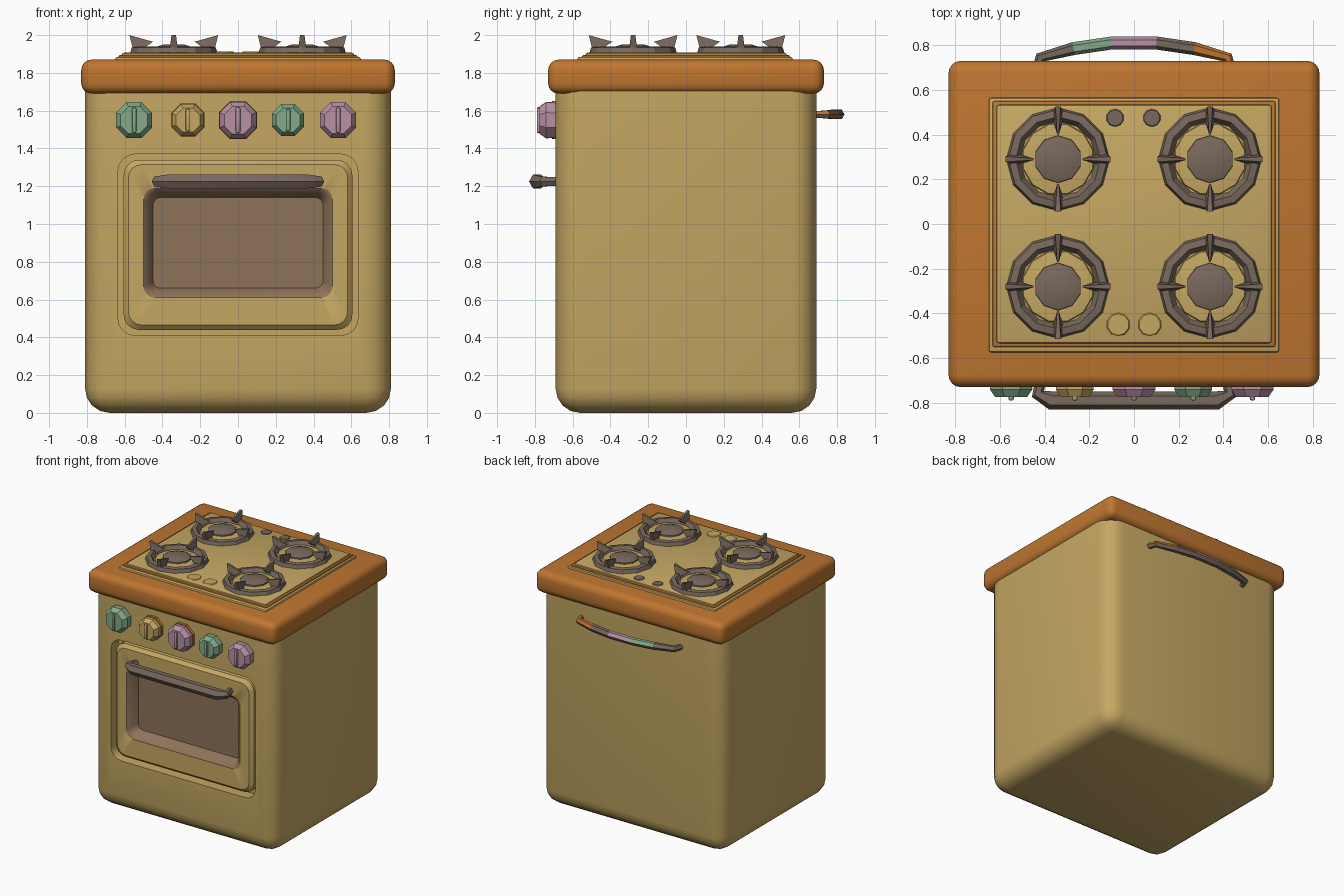
import bpy, bmesh, math
from mathutils import Vector, Matrix

old = bpy.data.objects.get("Cube")
if old:
    bpy.data.objects.remove(old, do_unlink=True)


def make_mat(name, rgb):
    m = bpy.data.materials.new(name)
    m.use_nodes = True
    col = (*rgb, 1)
    m.diffuse_color = col
    bsdf = next(n for n in m.node_tree.nodes if n.type == 'BSDF_PRINCIPLED')
    bsdf.inputs["Base Color"].default_value = col
    return m


CREAM = make_mat("mustard enamel", (0.56, 0.39, 0.125))
ORANGE = make_mat("orange worktop", (0.52, 0.18, 0.03))
IRON = make_mat("grey brown iron", (0.19, 0.14, 0.11))
GLASS = make_mat("brown glass", (0.27, 0.17, 0.10))
GREEN = make_mat("soft green", (0.23, 0.40, 0.25))
PINK = make_mat("soft pink", (0.48, 0.28, 0.38))


def finish(bm, name, mats, angle=35):
    bmesh.ops.recalc_face_normals(bm, faces=bm.faces)
    me = bpy.data.meshes.new(name)
    bm.to_mesh(me)
    bm.free()
    ob = bpy.data.objects.new(name, me)
    bpy.context.collection.objects.link(ob)
    for m in mats:
        me.materials.append(m)
    smooth(ob, angle)
    return ob


def smooth(ob, angle):
    bpy.ops.object.select_all(action='DESELECT')
    ob.select_set(True)
    bpy.context.view_layer.objects.active = ob
    if angle:
        bpy.ops.object.shade_smooth_by_angle(angle=math.radians(angle))


def rounded_box(name, size, centre, radius, mat, keep_top=False, seg=4):
    bm = bmesh.new()
    bmesh.ops.create_cube(bm, size=1)
    bmesh.ops.scale(bm, vec=size, verts=bm.verts)
    edges = [e for e in bm.edges if not (keep_top and all(v.co.z > 0 for v in e.verts))]
    bmesh.ops.bevel(bm, geom=edges, offset=radius, segments=seg, profile=0.5, affect='EDGES')
    bmesh.ops.translate(bm, vec=centre, verts=bm.verts)
    return finish(bm, name, [mat])


def front_outline(hx, z0, z1, r, y, steps=4):
    """Rounded rectangle facing the front."""
    pts = []
    for k, (sx, z) in enumerate([(1, z1 - r), (-1, z1 - r), (-1, z0 + r), (1, z0 + r)]):
        for i in range(steps + 1):
            a = math.pi / 2 * (k + i / steps)
            pts.append((sx * (hx - r) + r * math.cos(a), y, z + r * math.sin(a)))
    return pts


def loft(name, rings, mats, mat_from=99, angle=35):
    bm = bmesh.new()
    loops = [[bm.verts.new(p) for p in ring] for ring in rings]
    n = len(loops[0])
    bm.faces.new(loops[0])
    for k in range(len(loops) - 1):
        for i in range(n):
            j = (i + 1) % n
            f = bm.faces.new((loops[k][i], loops[k][j], loops[k + 1][j], loops[k + 1][i]))
            f.material_index = int(k >= mat_from)
    bm.faces.new(loops[-1]).material_index = int(mat_from < 99)
    return finish(bm, name, mats, angle)


def lathe(name, profile, sides, mats, matrix, angle=30):
    """Closed solid of circular rings (radius, height) along local z."""
    rings = [[matrix @ Vector((r * math.cos(t), r * math.sin(t), h))
              for t in (2 * math.pi * (i + 0.5) / sides for i in range(sides))]
             for r, h in profile]
    return loft(name, rings, mats, angle=angle)


def tube(name, path, radii, mats, stretch=1.0):
    cu = bpy.data.curves.new(name, 'CURVE')
    cu.dimensions = '3D'
    cu.bevel_depth = 1
    cu.bevel_resolution = 1
    cu.use_fill_caps = True
    sp = cu.splines.new('POLY')
    sp.points.add(len(path) - 1)
    for p, co, r in zip(sp.points, path, radii):
        p.co = (*co, 1)
        p.radius = r
    ob = bpy.data.objects.new(name, cu)
    bpy.context.collection.objects.link(ob)
    smooth(ob, 0)
    bpy.ops.object.convert(target='MESH')
    ob = bpy.context.object
    z = path[0][2]
    for v in ob.data.vertices:
        v.co.z = z + (v.co.z - z) * stretch
    ob.data.materials.clear()
    for m in mats:
        ob.data.materials.append(m)
    smooth(ob, 40)
    return ob


# Oven body with a recess for the door
body = rounded_box("oven_body", (1.62, 1.38, 1.76), (0, 0, 0.88), 0.13, CREAM, True)
cutter = loft("door_cutter", [front_outline(0.635, 0.41, 1.37, 0.09, y) for y in (-0.8, -0.6)], [CREAM])
mod = body.modifiers.new("door recess", 'BOOLEAN')
mod.object = cutter
mod.operation = 'DIFFERENCE'
mod.solver = 'EXACT'
smooth(body, 0)
bpy.ops.object.modifier_apply(modifier=mod.name)
bpy.data.objects.remove(cutter, do_unlink=True)
smooth(body, 35)

# Door frame with sunken window
loft("oven_door", [front_outline(*a) for a in (
    (0.605, 0.44, 1.34, 0.08, -0.59), (0.605, 0.44, 1.34, 0.08, -0.665),
    (0.58, 0.465, 1.315, 0.07, -0.69), (0.5, 0.61, 1.19, 0.06, -0.69),
    (0.475, 0.635, 1.165, 0.05, -0.67), (0.45, 0.66, 1.14, 0.04, -0.61))],
    [CREAM, GLASS], mat_from=3)

# Worktop and hob plate
rounded_box("worktop", (1.66, 1.46, 0.18), (0, 0, 1.78), 0.055, ORANGE)
rounded_box("hob_rim", (1.30, 1.14, 0.04), (0, -0.005, 1.865), 0.012, CREAM, seg=2)
rounded_box("hob_trim", (1.265, 1.10, 0.04), (0, 0, 1.875), 0.008, ORANGE, seg=2)
rounded_box("hob_plate", (1.235, 1.07, 0.05), (0, 0, 1.882), 0.015, CREAM, seg=2)

# Burners: dish, cap, faceted ring and four fins
for x, y, label in ((-0.34, 0.29, "back_right"), (0.34, 0.29, "back_left"),
                    (-0.34, -0.28, "front_right"), (0.34, -0.28, "front_left")):
    at = Matrix.Translation((x, y, 0))
    lathe("burner_dish_" + label, [(0.17, 1.89), (0.16, 1.918), (0.11, 1.925)], 12, [CREAM], at)
    lathe("burner_cap_" + label, [(0.11, 1.9), (0.105, 1.935), (0.06, 1.95)], 10, [IRON], at)
    bm = bmesh.new()
    sides = 12
    section = [(0.235, 1.895), (0.222, 1.935), (0.19, 1.94), (0.168, 1.905)]
    grid = [[bm.verts.new((x + r * math.cos(2 * math.pi * i / sides),
                           y + r * math.sin(2 * math.pi * i / sides), z)) for r, z in section]
            for i in range(sides)]
    for i in range(sides):
        for k in range(4):
            m, n = (i + 1) % sides, (k + 1) % 4
            bm.faces.new((grid[i][k], grid[m][k], grid[m][n], grid[i][n]))
    finish(bm, "burner_ring_" + label, [IRON], 25)
    bm = bmesh.new()
    for q in range(4):
        turn = at @ Matrix.Rotation(q * math.pi / 2, 4, 'Z')
        flat = [[bm.verts.new(turn @ Vector((r, w * s, z)))
                 for r, z, w in ((0.11, 1.965, 0.004), (0.235, 2.0, 0.012),
                                 (0.215, 1.92, 0.022), (0.175, 1.92, 0.022))]
                for s in (-1, 1)]
        bm.faces.new(flat[0])
        bm.faces.new(flat[1])
        for k in range(4):
            n = (k + 1) % 4
            bm.faces.new((flat[0][k], flat[0][n], flat[1][n], flat[1][k]))
    finish(bm, "burner_fins_" + label, [IRON], 0)

# Small details on the hob
for x, y, r, m, label in ((-0.085, 0.475, 0.045, IRON, "dot_right"), (0.08, 0.475, 0.045, IRON, "dot_left"),
                          (-0.07, -0.45, 0.06, CREAM, "bump_right"), (0.07, -0.45, 0.06, CREAM, "bump_left")):
    lathe("hob_" + label, [(r, 1.9), (r * 0.8, 1.912)], 10, [m], Matrix.Translation((x, y, 0)))

# Faceted control knobs with grip ridges
for i, (x, r, m) in enumerate(((-0.55, 0.103, GREEN), (-0.265, 0.092, CREAM), (0, 0.105, PINK),
                               (0.265, 0.092, GREEN), (0.53, 0.103, PINK))):
    face = Matrix.Translation((x, -0.68, 1.55)) @ Matrix.Rotation(math.pi / 2, 4, 'X')
    if i in (1, 2):
        lathe(f"knob_base_{i + 1}", [(r + 0.004, 0), (r + 0.004, 0.03)], 8, [ORANGE], face)
    lathe(f"knob_{i + 1}", [(r * 0.95, 0), (r, 0.06), (r * 0.75, 0.095)], 8, [m], face)
    rounded_box(f"knob_grip_{i + 1}", (0.024, 0.03, r * 1.3), (x, -0.775, 1.55), 0.008, m, seg=2)

# Door handle
tube("door_handle", [(-0.41, -0.67, 1.225), (-0.43, -0.76, 1.225), (-0.37, -0.79, 1.225),
                     (0.37, -0.79, 1.225), (0.43, -0.76, 1.225), (0.41, -0.67, 1.225)],
     [0.025, 0.03, 0.042, 0.042, 0.03, 0.025], [IRON])

# Bowed back rail with painted patches on its upper faces
half = [(0.44, 0.68), (0.42, 0.745), (0.27, 0.785), (0.1, 0.81)]
path = [(-x, y, 1.58) for x, y in half] + [(x, y, 1.58) for x, y in reversed(half)]
rail = tube("back_rail", path, [0.02, 0.024] + [0.029] * 4 + [0.024, 0.02], [IRON, PINK, GREEN, ORANGE])
for f in rail.data.polygons:
    if f.normal.z > 0.2:
        x = f.center.x
        f.material_index = 1 if abs(x) < 0.1 else 2 if -0.3 < x < -0.1 else 3 if x > 0.25 else 0
